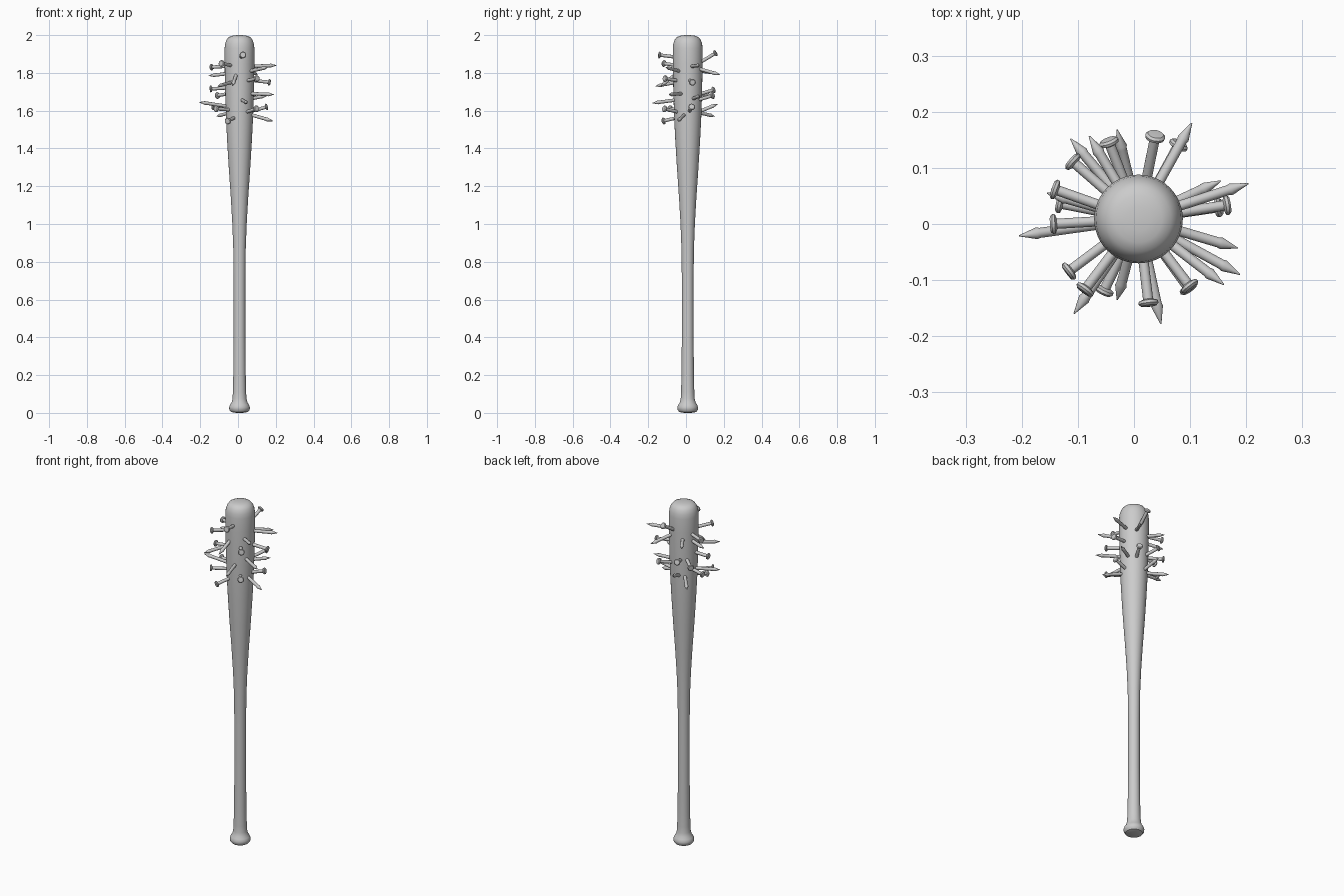
import bpy, bmesh, math
from mathutils import Vector, Matrix

AX, AY = 0.008, 0.009  # bat axis


def lathe(name, profile, segs, matrix):
    """Revolve (radius, height) points; zero radius makes a pole."""
    bm = bmesh.new()
    rings = []
    for r, h in profile:
        if r == 0:
            rings.append([bm.verts.new((0, 0, h))])
        else:
            rings.append([bm.verts.new((r * math.cos(2 * math.pi * i / segs),
                                        r * math.sin(2 * math.pi * i / segs), h))
                          for i in range(segs)])
    for a, b in zip(rings, rings[1:]):
        for i in range(segs):
            j = (i + 1) % segs
            if len(a) == 1:
                bm.faces.new((a[0], b[j], b[i]))
            elif len(b) == 1:
                bm.faces.new((a[i], a[j], b[0]))
            else:
                bm.faces.new((a[i], a[j], b[j], b[i]))
    bmesh.ops.recalc_face_normals(bm, faces=bm.faces)
    me = bpy.data.meshes.new(name)
    bm.to_mesh(me)
    bm.free()
    ob = bpy.data.objects.new(name, me)
    ob.matrix_world = matrix
    bpy.context.collection.objects.link(ob)
    bpy.ops.object.select_all(action='DESELECT')
    ob.select_set(True)
    bpy.context.view_layer.objects.active = ob
    bpy.ops.object.shade_smooth_by_angle(angle=math.radians(35))
    return ob


# Bat: knob, handle, barrel, rounded end
bat = [(0, 0), (0.03, 0.001), (0.046, 0.006), (0.054, 0.017), (0.055, 0.03), (0.05, 0.043),
       (0.042, 0.055), (0.037, 0.075), (0.035, 0.11), (0.033, 0.2), (0.031, 0.4),
       (0.031, 0.7), (0.033, 0.87), (0.038, 1.0), (0.046, 1.14), (0.057, 1.3),
       (0.066, 1.45), (0.072, 1.57), (0.076, 1.7), (0.079, 1.85), (0.079, 1.93),
       (0.076, 1.955), (0.069, 1.975), (0.058, 1.989), (0.042, 1.996), (0.022, 1.999), (0, 2.0)]
lathe("bat", bat, 48, Matrix.Translation((AX, AY, 0)))

# Nails: outer end x, y, z, then height where it enters the bat
head_out = [
    (0.038, 0.157, 1.905, 1.86), (0.08, 0.142, 1.68, 1.66), (-0.045, 0.147, 1.71, 1.69),
    (-0.11, 0.112, 1.68, 1.69), (-0.142, 0.062, 1.83, 1.835), (-0.134, 0.037, 1.62, 1.625),
    (-0.145, 0.0, 1.715, 1.72), (-0.117, -0.085, 1.61, 1.605), (-0.088, -0.118, 1.85, 1.84),
    (-0.054, -0.12, 1.545, 1.56), (0.026, -0.142, 1.895, 1.885), (0.1, -0.112, 1.77, 1.76),
    (0.098, -0.115, 1.61, 1.595), (0.167, 0.034, 1.75, 1.76), (0.152, 0.03, 1.62, 1.60)]
tip_out = [
    (-0.113, 0.152, 1.57, 1.59), (-0.08, 0.157, 1.80, 1.81), (-0.03, 0.168, 1.635, 1.60),
    (0.103, 0.18, 1.79, 1.82), (0.204, 0.072, 1.84, 1.835), (0.155, 0.077, 1.68, 1.665),
    (0.185, -0.043, 1.545, 1.575), (0.189, -0.09, 1.685, 1.69), (0.16, -0.108, 1.83, 1.81),
    (0.048, -0.178, 1.64, 1.655), (-0.03, -0.135, 1.73, 1.785), (-0.107, -0.16, 1.73, 1.75),
    (-0.205, -0.021, 1.645, 1.625), (-0.155, 0.055, 1.785, 1.795)]


def nail(name, end, headed):
    tip = Vector(end[:3])
    flat = Vector((tip.x - AX, tip.y - AY, 0))
    entry = Vector((AX, AY, end[3])) + flat.normalized() * 0.075
    d = (tip - entry).normalized()
    start = entry - d * 0.04
    n = (tip - start).length
    if headed:
        prof = [(0, 0), (0.009, 0), (0.009, n - 0.008), (0.017, n - 0.005),
                (0.018, n), (0.014, n + 0.004), (0, n + 0.005)]
    else:
        prof = [(0, 0), (0.009, 0), (0.009, n - 0.038), (0.0105, n - 0.032), (0.001, n), (0, n)]
    lathe(name, prof, 16, Matrix.Translation(start) @ d.to_track_quat('Z', 'Y').to_matrix().to_4x4())


for i, e in enumerate(head_out):
    nail(f"nail_head_out_{i + 1}", e, True)
for i, e in enumerate(tip_out):
    nail(f"nail_tip_out_{i + 1}", e, False)
